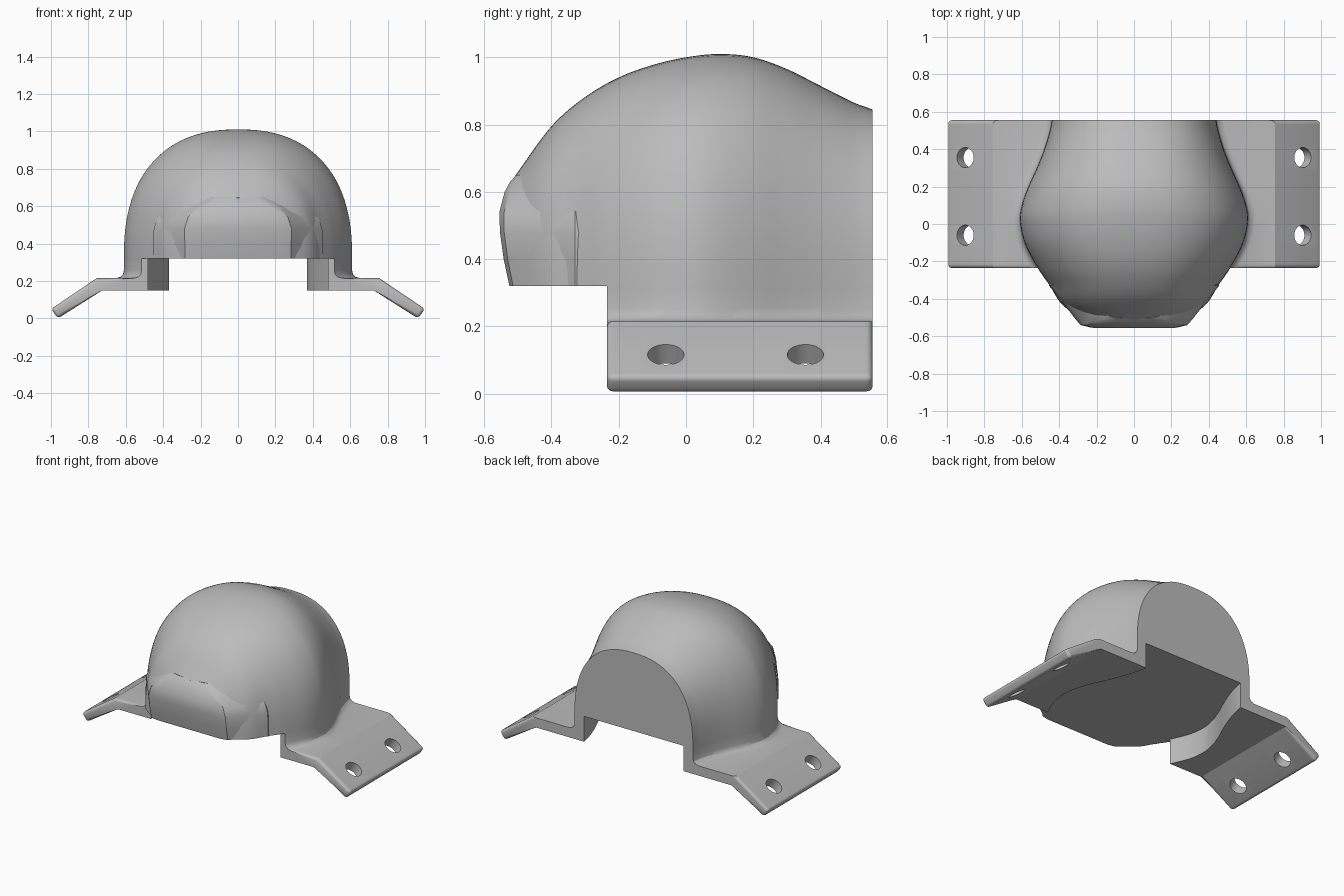
import bpy, bmesh, math

if "Cube" in bpy.data.objects:
    bpy.data.objects.remove(bpy.data.objects["Cube"])

grey = bpy.data.materials.new("plain grey")
grey.use_nodes = True
COLOUR = (0.5, 0.5, 0.5, 1)
grey.diffuse_color = COLOUR
grey.node_tree.nodes["Principled BSDF"].inputs["Base Color"].default_value = COLOUR

BASE, FRONT, BACK = 0.32, -0.235, 0.555
# plan half-width and roof height along the depth
WIDTH = [(-.51, .28), (-.43, .385), (-.33, .45), (-.235, .515), (-.1, .585), (.02, .61),
         (.1, .6), (.2, .565), (.3, .52), (.4, .48), (.5, .45), (.555, .44)]
ROOF = [(-.51, .645), (-.4, .795), (-.3, .882), (-.2, .94), (-.1, .977), (0, 1.0),
        (.1, 1.01), (.2, 1.0), (.3, .965), (.4, .915), (.5, .865), (.555, .845)]


def curve(points, y):
    """Smooth cubic interpolation through a list of points."""
    last = len(points) - 1
    i = max(k for k in range(last) if points[k][0] <= y or k == 0)

    def slope(k):
        a, b = points[max(k - 1, 0)], points[min(k + 1, last)]
        return (b[1] - a[1]) / (b[0] - a[0])
    (x0, v0), (x1, v1) = points[i], points[i + 1]
    h = x1 - x0
    t = (y - x0) / h
    return (v0 * (1 + 2 * t) * (1 - t) ** 2 + slope(i) * h * t * (1 - t) ** 2
            + v1 * t * t * (3 - 2 * t) + slope(i + 1) * h * t * t * (t - 1))


def steps(a, b, n):
    return [a + (b - a) * i / n for i in range(n + 1)]


def loft(name, rings, edit=None):
    """Skin closed rings of points and cap both ends."""
    bm = bmesh.new()
    rows = [[bm.verts.new(p) for p in ring] for ring in rings]
    for a, b in zip(rows, rows[1:]):
        for i in range(len(a)):
            j = (i + 1) % len(a)
            bm.faces.new((a[i], a[j], b[j], b[i]))
    bm.faces.new(rows[0])
    bm.faces.new(rows[-1])
    bmesh.ops.recalc_face_normals(bm, faces=bm.faces)
    if edit:
        edit(bm)
    mesh = bpy.data.meshes.new(name)
    bm.to_mesh(mesh)
    bm.free()
    obj = bpy.data.objects.new(name, mesh)
    bpy.context.collection.objects.link(obj)
    mesh.materials.append(grey)
    return obj


def activate(obj):
    bpy.ops.object.select_all(action='DESELECT')
    obj.select_set(True)
    bpy.context.view_layer.objects.active = obj


def smooth(obj, angle):
    activate(obj)
    bpy.ops.object.shade_smooth_by_angle(angle=math.radians(angle))


# main dome: superellipse sections swept from front to back
def dome_section(y):
    w, h = curve(WIDTH, y), curve(ROOF, y) - BASE
    ring = []
    for a in steps(0, math.pi, 48):
        c, s = math.cos(a), max(math.sin(a), 0)
        ring.append((math.copysign(w * abs(c) ** (2 / 2.4), c), y, BASE + h * s ** (2 / 2.4)))
    return ring


dome = loft("dome", [dome_section(y) for y in steps(-.51, BACK, 64)])
smooth(dome, 35)


# front hood: flat face with slanted cheeks, rounded into the dome at the top
def hood_slice(z, front, nose, cheek_x, cheek_y, side):
    half = [(side - .02, -.24), (side, -.33), (cheek_x, cheek_y),
            ((cheek_x + nose) / 2 + .012, (cheek_y + front) / 2 - .009), (nose, front)]
    full = half + [(-x, y) for x, y in reversed(half)]
    return [(x, y, z) for x, y in full]


hood = loft("front_hood", [
    hood_slice(BASE, -.525, .235, .31, -.485, .455),
    hood_slice(.40, -.542, .235, .31, -.5, .455),
    hood_slice(.48, -.553, .235, .312, -.51, .45),
    hood_slice(.54, -.555, .22, .29, -.508, .43),
    hood_slice(.60, -.539, .16, .23, -.49, .38),
    hood_slice(.63, -.523, .12, .19, -.475, .35),
    hood_slice(.65, -.505, .09, .16, -.46, .32)])
smooth(hood, 30)


# mounting bracket: skirt wall, fillet, flat flange and sloping foot
def bracket_section(y):
    w = curve(WIDTH, y)
    inner = w - .035 - .035 * min((y - FRONT) / .3, 1)
    profile = [(inner, BASE), (inner, .15), (.725, .15), (.962, 0), (1.0, .05),
               (.755, .215), (w + .04, .215), (w + .018, .222), (w + .005, .235),
               (w, .255), (w, BASE)]
    return [(x, y, z) for x, z in profile]


def round_foot(bm):
    def picked(e):
        a, b = (v.co for v in e.verts)
        along = abs(a.y - b.y) > .001
        if along:
            return min(a.x, b.x) > .95
        return max(a.z, b.z) < .218 and min(a.x, b.x) > .55 and abs(abs(a.y + b.y) / 2) > .2 \
            and len({f for f in e.link_faces if abs(f.normal.y) > .9}) == 1
    bmesh.ops.bevel(bm, geom=[e for e in bm.edges if picked(e)], offset=.018,
                    segments=4, profile=.5, affect='EDGES')


bracket = loft("mounting_brackets", [bracket_section(y) for y in steps(FRONT, BACK, 32)], round_foot)

# bolt holes square to the sloping foot
for y in (-.06, .355):
    bpy.ops.mesh.primitive_cylinder_add(vertices=40, radius=.054, depth=.3,
                                        location=(.888, y, .095), rotation=(0, math.radians(33.5), 0))
    cutter = bpy.context.object
    cutter.name = "hole_cutter"
    cutter.hide_render = True
    cut = bracket.modifiers.new("hole", 'BOOLEAN')
    cut.operation, cut.object, cut.solver = 'DIFFERENCE', cutter, 'EXACT'
    activate(bracket)
    bpy.ops.object.modifier_apply(modifier=cut.name)
    bpy.data.objects.remove(cutter)

mirror = bracket.modifiers.new("mirror", 'MIRROR')
mirror.use_clip = False
activate(bracket)
bpy.ops.object.modifier_apply(modifier=mirror.name)
smooth(bracket, 30)
